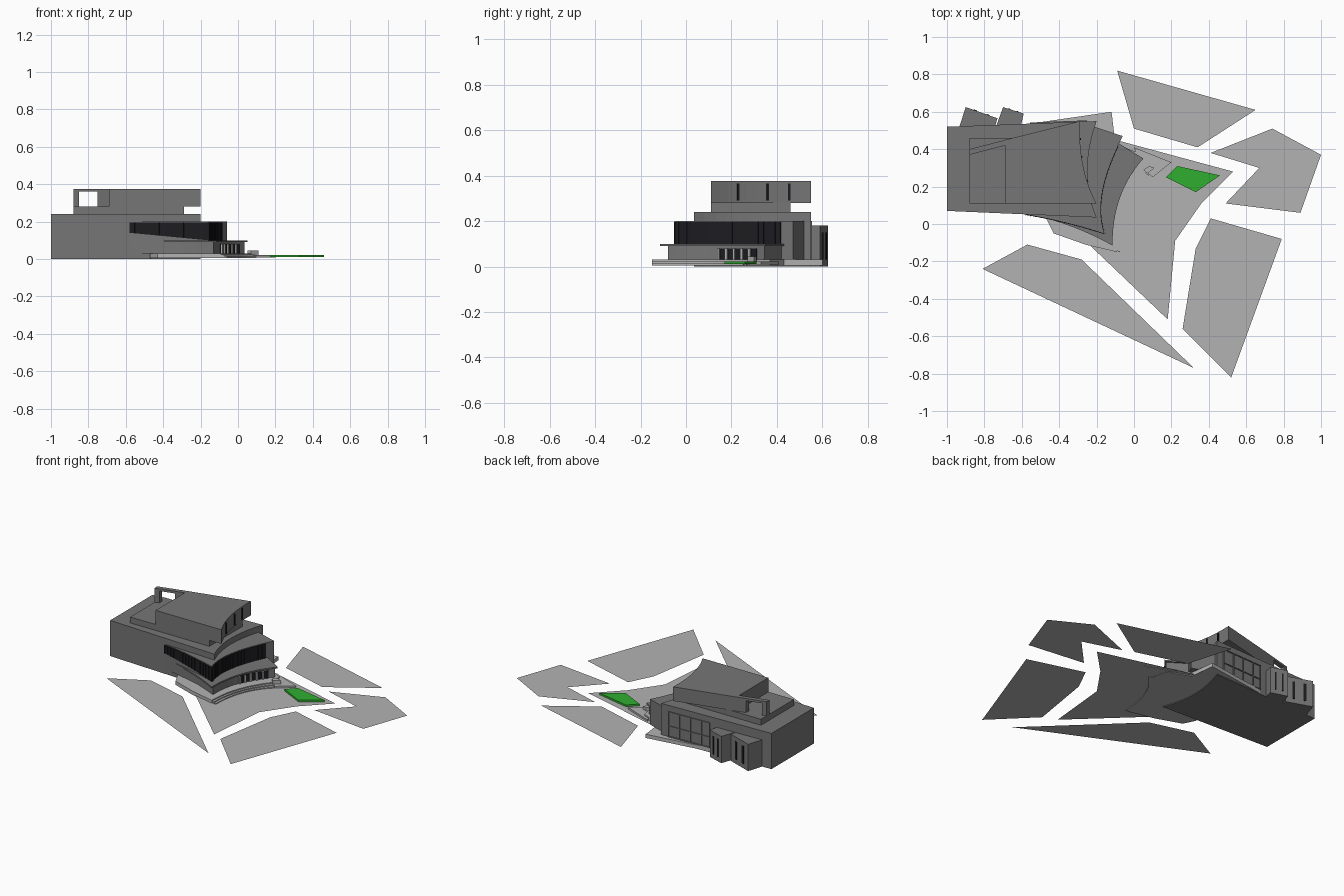
import bpy, bmesh
from mathutils import Vector

if "Cube" in bpy.data.objects:
    bpy.data.objects.remove(bpy.data.objects["Cube"])


def material(name, color):
    m = bpy.data.materials.new(name)
    m.diffuse_color = (*color, 1)
    m.use_nodes = True
    m.node_tree.nodes["Principled BSDF"].inputs["Base Color"].default_value = m.diffuse_color
    return m


STONE = material("dark_grey", (0.18, 0.18, 0.18))
PAVING = material("light_grey", (0.45, 0.45, 0.45))
GLASS = material("dark_glass", (0.012, 0.012, 0.015))
GRASS = material("grass_green", (0.03, 0.42, 0.03))


def finish(name, bm, mat):
    me = bpy.data.meshes.new(name)
    bm.to_mesh(me)
    bm.free()
    me.materials.append(mat)
    ob = bpy.data.objects.new(name, me)
    bpy.context.collection.objects.link(ob)
    return ob


def slab(name, pts, z0, z1=None, mat=STONE):
    """Plan outline extruded from z0 to z1; a flat sheet when z1 is omitted."""
    bm = bmesh.new()
    f = bm.faces.new([bm.verts.new((x, y, z0)) for x, y in pts])
    f.normal_update()
    if f.normal.z < 0:
        f.normal_flip()
    if z1 is not None:
        r = bmesh.ops.extrude_face_region(bm, geom=[f])
        bmesh.ops.translate(bm, vec=(0, 0, z1 - z0),
                            verts=[v for v in r["geom"] if isinstance(v, bmesh.types.BMVert)])
        if f.is_valid:
            f.normal_flip()
        bmesh.ops.recalc_face_normals(bm, faces=bm.faces)
    return finish(name, bm, mat)


def arc(a, m, b, n=10):
    """Smooth curve from a to b that passes through m."""
    a, m, b = Vector(a), Vector(m), Vector(b)
    c = 2 * m - (a + b) / 2
    return [tuple(a * (1 - t) ** 2 + c * 2 * t * (1 - t) + b * t * t)
            for t in (i / n for i in range(n + 1))]


def strip(name, path, mat, off=0.004):
    """Thin upright panel along (x, y, z_bottom, z_top) points, pushed out to the right of travel."""
    bm = bmesh.new()
    rows = []
    for i, (x, y, z0, z1) in enumerate(path):
        p, q = path[max(i - 1, 0)], path[min(i + 1, len(path) - 1)]
        d = Vector((q[0] - p[0], q[1] - p[1])).normalized()
        n = Vector((d.y, -d.x)) * off
        rows.append([bm.verts.new(c) for c in (
            (x, y, z0), (x + n.x, y + n.y, z0), (x + n.x, y + n.y, z1), (x, y, z1))])
    for r, s in zip(rows, rows[1:]):
        for k in range(4):
            bm.faces.new((r[k], s[k], s[(k + 1) % 4], r[(k + 1) % 4]))
    bm.faces.new(rows[0])
    bm.faces.new(rows[-1])
    bmesh.ops.recalc_face_normals(bm, faces=bm.faces)
    return finish(name, bm, mat)


def bar(name, p, q, z0, z1, mat=STONE, off=0.006):
    return strip(name, [(*p, z0, z1), (*q, z0, z1)], mat, off)


def lerp(a, b, t):
    return (a[0] + (b[0] - a[0]) * t, a[1] + (b[1] - a[1]) * t)


# Shared plan curves, each running front to back
main_right = arc((-0.2, 0.035), (-0.25, 0.28), (-0.2, 0.55))
mid_front = arc((-0.58, 0.052), (-0.37, 0.01), (-0.16, -0.05), 8)
mid_right = arc((-0.16, -0.05), (-0.17, 0.18), (-0.06, 0.47), 12)
low_front = arc((-0.55, 0.05), (-0.33, -0.015), (-0.115, -0.115), 8)
low_right = arc((-0.115, -0.115), (-0.075, 0.14), (0.05, 0.35), 12)

# Main hall and stacked upper floors
slab("main_hall", [(-1, 0.52), (-1, 0.07)] + main_right, 0, 0.24)
slab("upper_plinth", [(-0.88, 0.11), (-0.29, 0.11), (-0.29, 0.46), (-0.88, 0.46)], 0.24, 0.28)
top_right = arc((-0.2, 0.11), (-0.272, 0.31), (-0.29, 0.55))
slab("top_storey", [(-0.69, 0.45), (-0.69, 0.11)] + top_right, 0.28, 0.375)
for i in (3, 6, 8):
    bar("top_storey_fin", top_right[i], lerp(top_right[i], top_right[i + 1], 0.2), 0.29, 0.365, GLASS)

# Open roof portal
def portal_piece(name, xa, xb, z0, z1):
    ya, yb = (0.40 + (x + 0.88) * 0.26 for x in (xa, xb))
    slab(name, [(xa, ya), (xb, yb), (xb, yb - 0.03), (xa, ya - 0.03)], z0, z1)

portal_piece("portal_outer_post", -0.88, -0.85, 0.28, 0.36)
portal_piece("portal_inner_post", -0.75, -0.69, 0.28, 0.36)
portal_piece("portal_lintel", -0.88, -0.69, 0.36, 0.375)

# Curved middle storey with its ribbon window
slab("middle_storey", mid_front + mid_right[1:] + [(-0.21, 0.52), (-0.4, 0.45)], 0.03, 0.2)
ribbon = [(x, y, 0.14 - 0.04 * i / 8, 0.195) for i, (x, y) in enumerate(mid_front)]
ribbon += [(x, y, 0.1, 0.195) for x, y in mid_right[1:-1]]
strip("ribbon_window", ribbon, GLASS)
for a, b in zip(ribbon, ribbon[1:]):
    for t in (0, 0.5):
        p, q = lerp(a, b, t), lerp(a, b, t + 0.05)
        bar("ribbon_mullion", p, q, a[2], 0.195, GLASS, 0.007)

# Lower entrance storey: wall set in under a thin pointed roof
slab("lower_roof", low_front + low_right[1:] + [(-0.08, 0.43), (-0.3, 0.4)], 0.09, 0.1)
wall_front = arc((-0.5, 0.06), (-0.32, 0.0), (-0.13, -0.08), 8)
wall_right = arc((-0.13, -0.08), (-0.095, 0.14), (0.035, 0.345), 12)
slab("lower_wall", wall_front + wall_right[1:] + [(-0.08, 0.42), (-0.3, 0.4)], 0.01, 0.09)
strip("entrance_glass", [(x, y, 0.03, 0.08) for x, y in wall_right[6:12]], GLASS)
for i in range(6, 11):
    bar("entrance_column", wall_right[i], lerp(wall_right[i], wall_right[i + 1], 0.3),
        0.03, 0.08, PAVING, 0.012)

# Terrace, entrance steps and rear ledge
slab("front_terrace", [(-0.47, 0.03), (-0.43, -0.05), (-0.26, -0.11)]
     + arc((-0.09, -0.15), (-0.05, 0.08), (0.07, 0.28)) + [(0.05, 0.37), (-0.1, 0.43), (-0.3, 0.4)],
     0.005, 0.03, PAVING)
for i in (1, 2):
    d = 0.015 * i
    slab("entrance_step", arc((-0.09 + d, -0.15), (-0.05 + d, 0.08), (0.07 + d, 0.28 - d))
         + [(-0.1, 0.3), (-0.2, -0.1)], 0.005, 0.03 - 0.007 * i, PAVING)
slab("rear_terrace", [(-0.6, 0.53), (-0.12, 0.6), (-0.1, 0.43), (-0.3, 0.4)], 0.005, 0.03, PAVING)
slab("side_ramp", [(0.0, 0.41), (0.2, 0.33), (0.1, 0.25), (0.04, 0.3)], 0.008, 0.022, PAVING)
slab("entrance_bench", [(0.05, 0.29), (0.08, 0.31), (0.11, 0.3), (0.07, 0.27)], 0.022, 0.045, PAVING)

# Rear annex blocks with slot windows
slab("rear_block_large", [(-0.94, 0.50), (-0.90, 0.625), (-0.73, 0.565), (-0.75, 0.5)], 0, 0.18)
slab("rear_block_small", [(-0.745, 0.5), (-0.70, 0.625), (-0.59, 0.59), (-0.61, 0.5)], 0, 0.18)
for a, b in (((-0.73, 0.565), (-0.90, 0.625)), ((-0.59, 0.59), (-0.70, 0.625))):
    for t in (0.25, 0.65):
        bar("slot_window", lerp(a, b, t), lerp(a, b, t + 0.1), 0.03, 0.15, GLASS, 0.003)

# Mullion grid on the back wall
def back(x):
    return (x, 0.52 + 0.0375 * (x + 1))

for x in (-0.25, -0.33, -0.41, -0.49, -0.55):
    bar("back_mullion", back(x), back(x - 0.006), 0.03, 0.2)
for z in (0.03, 0.1, 0.195):
    bar("back_transom", back(-0.25), back(-0.556), z, z + 0.005)

# Plaza, paving fields and lawn
slab("plaza", [(-0.1, 0.45), (0.53, 0.28), (0.36, 0.11), (0.22, -0.09), (0.18, -0.51),
               (-0.24, -0.11), (-0.2, 0.3)], 0.01, None, PAVING)
fields = [
    [(-0.09, 0.82), (0.65, 0.61), (0.34, 0.41), (0, 0.51)],
    [(0.74, 0.51), (1, 0.37), (0.89, 0.06), (0.49, 0.11), (0.67, 0.30), (0.41, 0.38)],
    [(0.41, 0.03), (0.79, -0.08), (0.52, -0.82), (0.26, -0.56), (0.33, -0.13)],
    [(-0.57, -0.11), (-0.28, -0.19), (0.32, -0.77), (-0.81, -0.24)],
]
for pts in fields:
    slab("paving_field", pts, 0.02, None, PAVING)
slab("lawn", [(0.17, 0.25), (0.23, 0.31), (0.46, 0.26), (0.33, 0.17)], 0.01, 0.022, GRASS)
